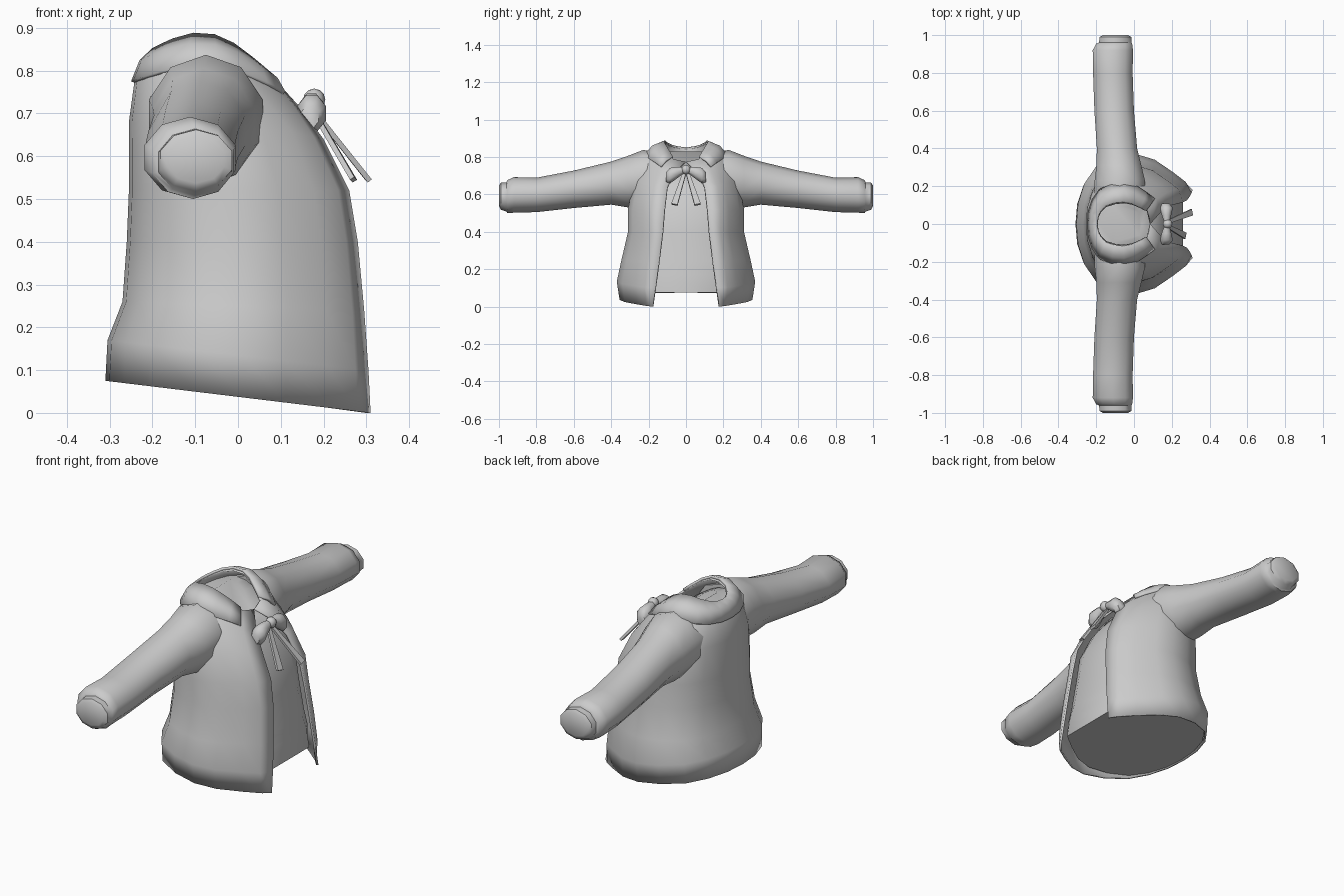
import bpy, bmesh, math
from mathutils import Vector

cube = bpy.data.objects.get("Cube")
if cube:
    bpy.data.objects.remove(cube)

grey = bpy.data.materials.new("soft grey")
grey.use_nodes = True
grey.diffuse_color = (0.6, 0.6, 0.6, 1)
grey.node_tree.nodes["Principled BSDF"].inputs["Base Color"].default_value = (0.6, 0.6, 0.6, 1)


def finish(name, bm, angle=50, thickness=0):
    mesh = bpy.data.meshes.new(name)
    bm.to_mesh(mesh)
    bm.free()
    mesh.materials.append(grey)
    obj = bpy.data.objects.new(name, mesh)
    bpy.context.collection.objects.link(obj)
    if thickness:
        mod = obj.modifiers.new("cloth", 'SOLIDIFY')
        mod.thickness = thickness
        mod.offset = -1
    bpy.ops.object.select_all(action='DESELECT')
    obj.select_set(True)
    bpy.context.view_layer.objects.active = obj
    bpy.ops.object.shade_smooth_by_angle(angle=math.radians(angle))
    return obj


def loft(name, rings, closed=False, caps=False, angle=50, thickness=0):
    bm = bmesh.new()
    rows = [[bm.verts.new(p) for p in ring] for ring in rings]
    n = len(rows[0])
    for a, b in zip(rows, rows[1:]):
        for j in range(n if closed else n - 1):
            k = (j + 1) % n
            bm.faces.new((a[j], b[j], b[k], a[k]))
    if caps:
        bm.faces.new(rows[0])
        bm.faces.new(rows[-1][::-1])
        bmesh.ops.recalc_face_normals(bm, faces=bm.faces[:])
    return finish(name, bm, angle, thickness)


# Half cross-section from the middle of the back to the side of the chest
SECTION = [(0, 0), (.015, .3), (.07, .58), (.17, .82), (.34, .96),
           (.52, 1), (.68, .92), (.84, .74), (.95, .6)]


def garment_ring(xb, xf, hw, zb, zf, bump, edge, skip_front=False):
    half = []
    for fx, fy in SECTION:
        y = max(fy * hw, edge * fx)
        half.append((xb + (xf - xb) * fx, y, zb + (zf - zb) * fx + bump * math.sin(math.pi * fx)))
    if not skip_front:
        half.append((xf, edge, zf))
    return [(x, -y, z) for x, y, z in half[:0:-1]] + half


# back x, front x, half width, back z, front z, shoulder lift, half opening
BODY = [
    (-.31, .31, .355, .075, 0, 0, .18),
    (-.305, .305, .37, .17, .1, 0, .165),
    (-.27, .295, .345, .26, .24, 0, .145),
    (-.26, .28, .31, .4, .4, 0, .125),
    (-.255, .26, .31, .52, .52, 0, .115),
    (-.255, .2, .28, .68, .64, .02, .1),
    (-.24, .14, .22, .79, .72, .05, .06),
    (-.2, .09, .115, .845, .775, .065, .004),
]
loft("jacket_body", [garment_ring(*r) for r in BODY], thickness=.01)

# Closed lining that fills the jacket behind the opening
lining = []
for i, (xb, xf, hw, zb, zf, bump, edge) in enumerate(BODY):
    if i < 2:
        zf = zb
    drop = .05 if i == len(BODY) - 1 else 0
    lining.append(garment_ring(xb + .014, xf - .05, hw - .016, zb - drop, zf - drop, bump, edge))
loft("lining", lining, closed=True, caps=True)

# Flat collar lying over the shoulders
COLLAR = [
    (-.25, .13, .225, .775, .74, .055, .06),
    (-.23, .11, .18, .825, .77, .065, .04),
    (-.2, .08, .118, .853, .79, .065, .01),
]
loft("collar", [garment_ring(*r, skip_front=True) for r in COLLAR], thickness=.012)


def tube(name, path, sides, side, angle=50):
    # Path entries: y, centre x, x radius, centre z, z radius
    rings = []
    for y, xc, rx, zc, rz in path:
        turn = [2 * math.pi * (k + .5) / sides for k in range(sides)]
        rings.append([(xc + rx * math.cos(t), y * side, zc + rz * math.sin(t)) for t in turn])
    return loft(name, rings, closed=True, caps=True, angle=angle)


SLEEVE = [
    (.16, -.075, .14, .69, .14),
    (.23, -.075, .14, .685, .152),
    (.31, -.08, .125, .668, .138),
    (.4, -.09, .112, .66, .115),
    (.6, -.105, .11, .627, .1),
    (.8, -.112, .11, .597, .092),
    (.92, -.112, .112, .597, .095),
    (.955, -.105, .1, .588, .088),
    (.96, -.1, .09, .586, .078),
    (.99, -.098, .088, .59, .072),
    (1, -.098, .07, .592, .055),
]
BOW_LOOP = [
    (.005, .175, .014, .732, .014),
    (.05, .172, .028, .715, .034),
    (.085, .172, .036, .7, .045),
    (.108, .168, .022, .692, .028),
]


def tail(name, start, end, w0, w1, thick):
    # Flat ribbon widening towards its end
    d = (Vector(end) - Vector(start)).normalized()
    across = d.cross(Vector((1, 0, 1))).normalized()
    up = across.cross(d)
    rings = []
    for p, w in ((Vector(start), w0), (Vector(end), w1)):
        rings.append([p + across * a * w + up * b * thick
                      for a, b in ((-1, -1), (1, -1), (1, 1), (-1, 1))])
    loft(name, rings, closed=True, caps=True, angle=30)


for side, label, reach in ((1, "left", .305), (-1, "right", .27)):
    tube(label + "_sleeve", SLEEVE, 10, side)
    tube(label + "_bow_loop", BOW_LOOP, 8, side)
    tail(label + "_bow_tail", (.17, .008 * side, .715), (reach, .062 * side, .545), .009, .017, .006)

# Bow knot
bm = bmesh.new()
bmesh.ops.create_uvsphere(bm, u_segments=8, v_segments=6, radius=.026)
bmesh.ops.translate(bm, verts=bm.verts, vec=(.178, 0, .732))
finish("bow_knot", bm)
